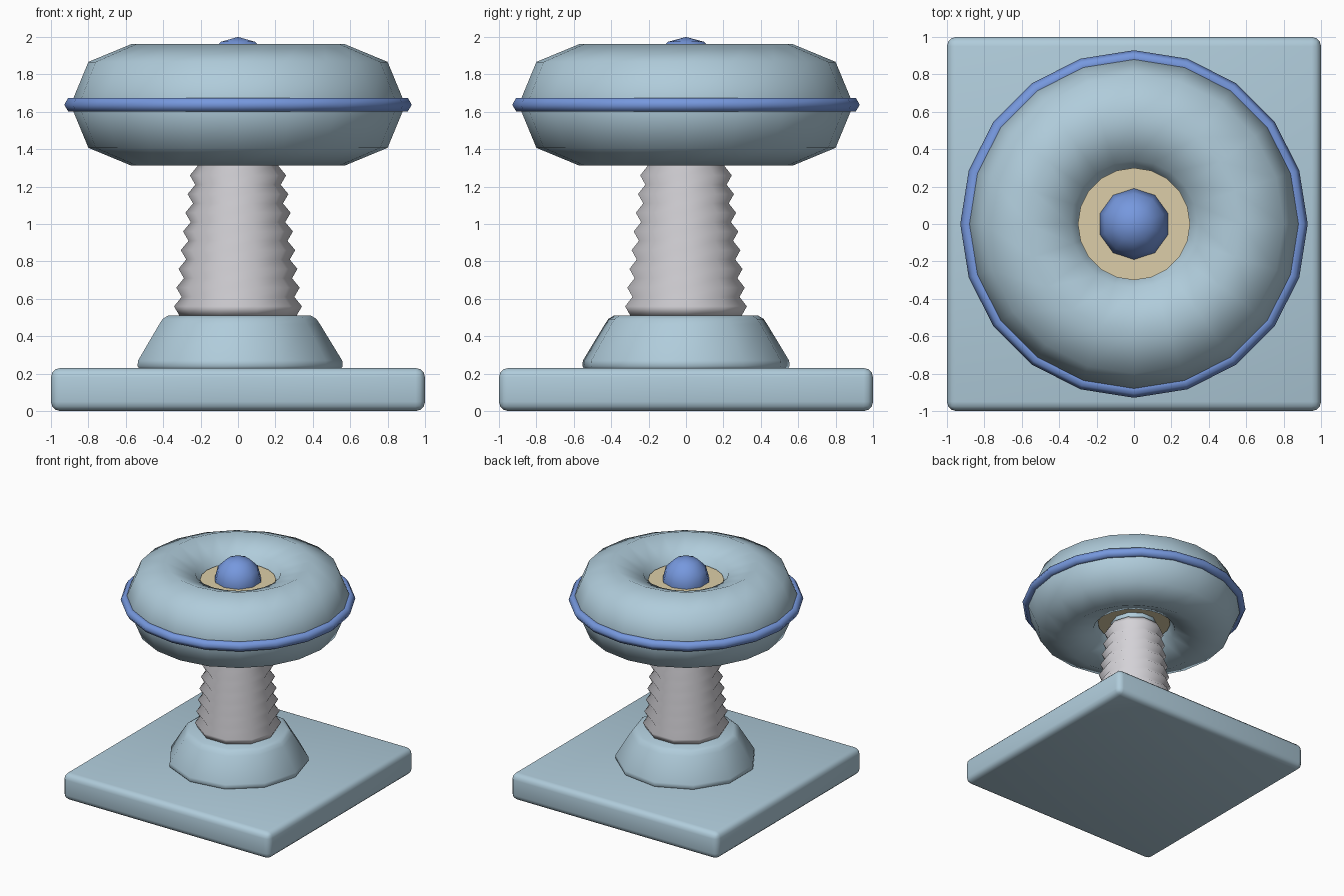
import bpy, bmesh, math

if "Cube" in bpy.data.objects:
    bpy.data.objects.remove(bpy.data.objects["Cube"])


def material(name, rgb):
    m = bpy.data.materials.new(name)
    m.diffuse_color = (*rgb, 1)
    m.use_nodes = True
    m.node_tree.nodes["Principled BSDF"].inputs["Base Color"].default_value = m.diffuse_color
    return m


PALE = material("pale_blue", (0.434, 0.604, 0.708))
BLUE = material("blue", (0.181, 0.314, 0.73))
TAN = material("tan", (0.716, 0.617, 0.392))
GREY = material("light_grey", (0.658, 0.645, 0.679))


def finish(bm, name, mat, angle):
    bmesh.ops.recalc_face_normals(bm, faces=bm.faces)
    me = bpy.data.meshes.new(name)
    bm.to_mesh(me)
    bm.free()
    me.materials.append(mat)
    ob = bpy.data.objects.new(name, me)
    bpy.context.collection.objects.link(ob)
    bpy.ops.object.select_all(action='DESELECT')
    ob.select_set(True)
    bpy.context.view_layer.objects.active = ob
    bpy.ops.object.shade_smooth_by_angle(angle=math.radians(angle))
    return ob


def lathe(name, profile, sides, mat, angle, closed=False):
    """Spin (radius, z) points around z; open profiles get end caps."""
    bm = bmesh.new()
    rings = []
    for r, z in profile:
        rings.append([bm.verts.new((r * math.cos(math.tau * i / sides),
                                    r * math.sin(math.tau * i / sides), z))
                      for i in range(sides)])
    pairs = list(zip(rings, rings[1:]))
    if closed:
        pairs.append((rings[-1], rings[0]))
    else:
        bm.faces.new(rings[0])
        bm.faces.new(rings[-1])
    for a, b in pairs:
        for i in range(sides):
            j = (i + 1) % sides
            bm.faces.new((a[i], a[j], b[j], b[i]))
    return finish(bm, name, mat, angle)


def torus(name, major, minor, z, sides, steps, mat):
    pts = [(major + minor * math.cos(math.tau * k / steps),
            z + minor * math.sin(math.tau * k / steps)) for k in range(steps)]
    return lathe(name, pts, sides, mat, 80, closed=True)


# Rounded square base slab
bm = bmesh.new()
bmesh.ops.create_cube(bm, size=1)
for v in bm.verts:
    v.co = (v.co.x * 2, v.co.y * 2, (v.co.z + 0.5) * 0.23)
bmesh.ops.bevel(bm, geom=bm.edges[:], offset=0.05, segments=3,
                profile=0.5, affect='EDGES')
finish(bm, "base_slab", PALE, 35)

# Eleven-sided tapered foot
lathe("foot", [(0.545, 0.22), (0.56, 0.24), (0.557, 0.27), (0.438, 0.465),
               (0.42, 0.492), (0.39, 0.51)], 11, PALE, 60)

# Tapering bellows made of nine ridges
ridges = []
for k in range(9):
    r, z = 0.342 - 0.0121 * k, 0.51 + 0.1 * k
    ridges += [(r - 0.029, z), (r, z + 0.05)]
ridges.append((0.216, 1.41))
lathe("bellows", ridges, 10, GREY, 75)

# Inner column joining the bellows to the hub
lathe("column", [(0.19, 1.38), (0.19, 1.5)], 10, PALE, 60)

# Large ring cushion with its outer band
torus("ring_cushion", 0.57, 0.325, 1.637, 20, 8, PALE)
torus("outer_band", 0.887, 0.042, 1.638, 20, 6, BLUE)

# Hub disc and centre knob
lathe("hub_disc", [(0.3, 1.465), (0.3, 1.81)], 20, TAN, 60)
bm = bmesh.new()
bmesh.ops.create_uvsphere(bm, u_segments=10, v_segments=6, radius=0.19)
bmesh.ops.translate(bm, verts=bm.verts, vec=(0, 0, 1.81))
finish(bm, "centre_knob", BLUE, 80)
